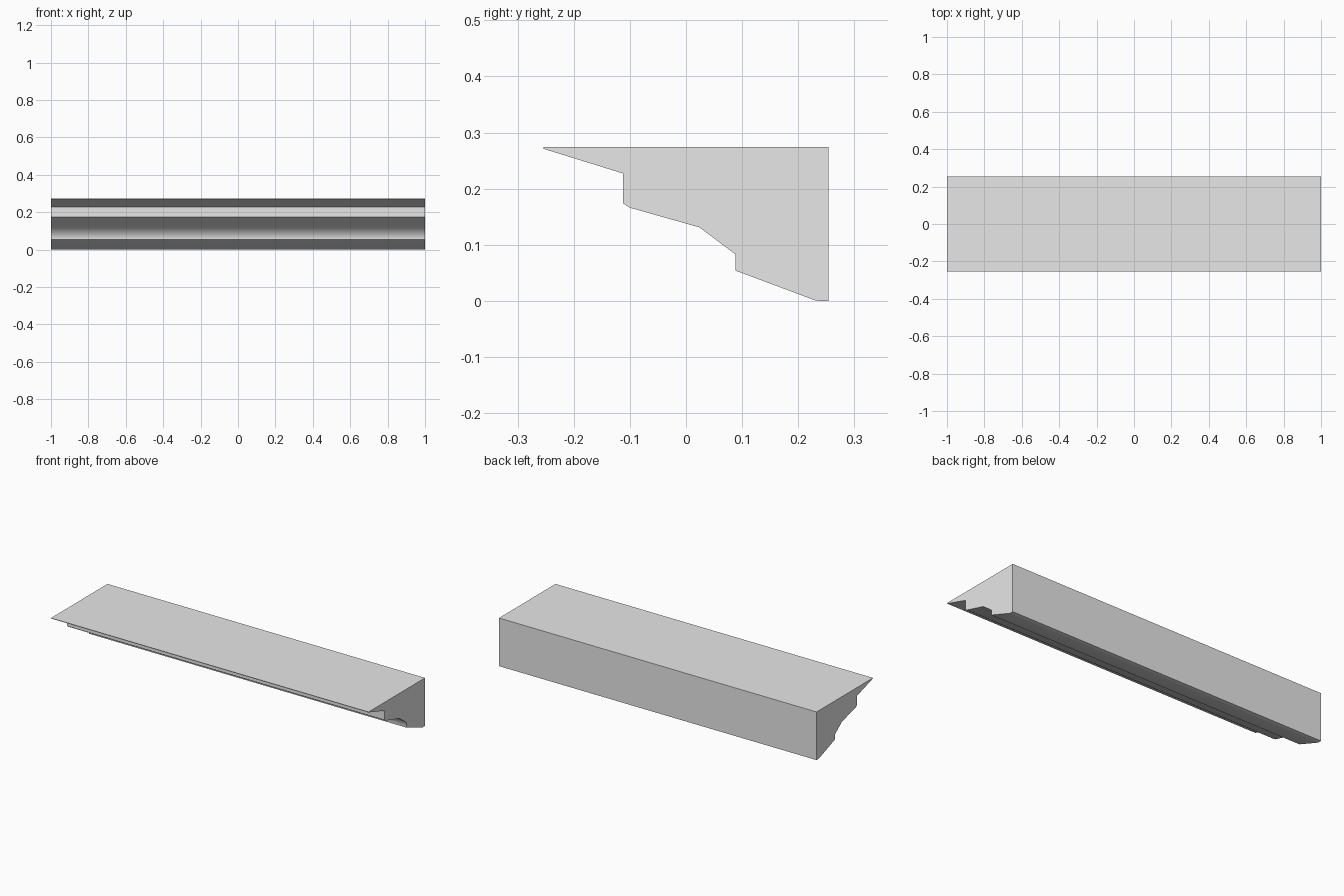
import bpy
import bmesh

# Remove the default cube only
cube = bpy.data.objects.get("Cube")
if cube:
    bpy.data.objects.remove(cube, do_unlink=True)

# Single plain grey finish
grey = bpy.data.materials.new("light_grey")
grey.use_nodes = True
colour = (0.8, 0.8, 0.8, 1.0)
grey.diffuse_color = colour
grey.node_tree.nodes["Principled BSDF"].inputs["Base Color"].default_value = colour

# Moulding cross-section (y, z, soft corner), from the top front lip down to the wall
HALF_LENGTH = 1.0
profile = [
    (-0.254, 0.274, False),
    (-0.254, 0.271, False),
    (-0.112, 0.227, False),
    (-0.112, 0.174, False),
    (-0.100, 0.166, True),
    (0.024, 0.131, True),
    (0.088, 0.083, True),
    (0.088, 0.054, False),
    (0.230, 0.001, True),
    (0.238, 0.0, True),
    (0.254, 0.0, False),
    (0.254, 0.274, False),
]

# Sweep the cross-section along the length
bm = bmesh.new()
section = [bm.verts.new((-HALF_LENGTH, y, z)) for y, z, soft in profile]
cap = bm.faces.new(section)
swept = bmesh.ops.extrude_face_region(bm, geom=[cap], use_keep_orig=True)
moved = [item for item in swept["geom"] if isinstance(item, bmesh.types.BMVert)]
bmesh.ops.translate(bm, verts=moved, vec=(2 * HALF_LENGTH, 0, 0))
bmesh.ops.recalc_face_normals(bm, faces=bm.faces)

# Shade the curved part of the moulding smoothly, keep every other arris crisp
soft_corners = [(y, z) for y, z, soft in profile if soft]
for face in bm.faces:
    face.smooth = True
for edge in bm.edges:
    a, b = (v.co for v in edge.verts)
    lengthwise = abs(a.x - b.x) > HALF_LENGTH
    edge.smooth = lengthwise and any(
        abs(a.y - y) < 0.001 and abs(a.z - z) < 0.0005 for y, z in soft_corners)

mesh = bpy.data.meshes.new("cornice_moulding")
bm.to_mesh(mesh)
bm.free()
mesh.materials.append(grey)
cornice = bpy.data.objects.new("cornice_moulding", mesh)
bpy.context.collection.objects.link(cornice)
